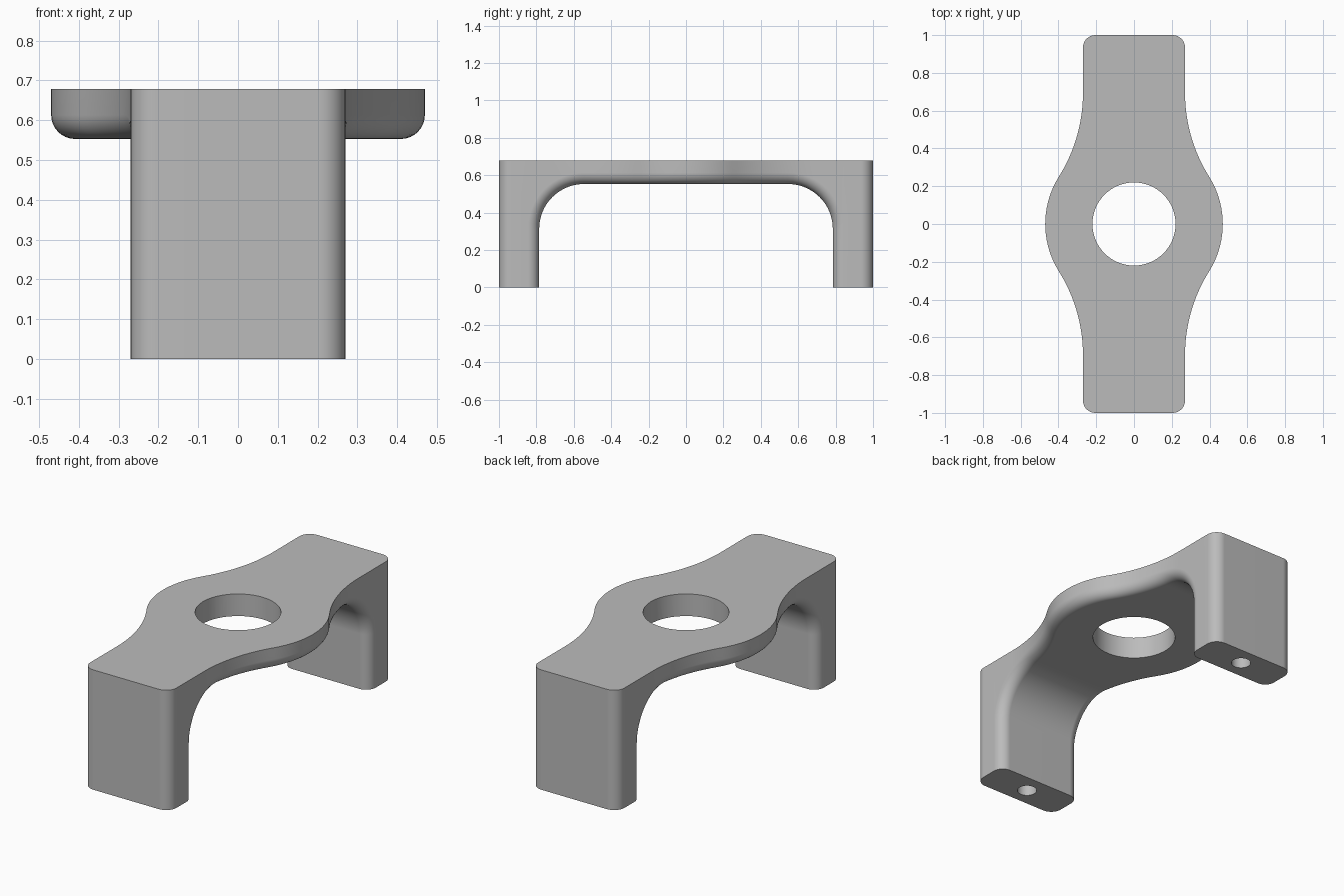
import bpy, bmesh, math

old = bpy.data.objects.get("Cube")
if old:
    bpy.data.objects.remove(old, do_unlink=True)

H = 0.678                      # total height
LEG_W, CORNER = 0.27, 0.065    # leg half width, outer corner radius
BULGE_R, NECK_R, NECK_Y = 0.47, 0.837, 0.695
INNER_Y, ARCH_R, SOFFIT = 0.785, 0.24, 0.553
FILLET, FSTEPS = 0.06, 8

grey = bpy.data.materials.new("grey")
grey.use_nodes = True
col = (0.5, 0.5, 0.5, 1)
grey.diffuse_color = col
grey.node_tree.nodes["Principled BSDF"].inputs["Base Color"].default_value = col


def half_width(y):
    """Plan outline: round boss, concave neck, straight leg."""
    y = abs(y)
    if y >= NECK_Y:
        return LEG_W
    if y <= NECK_Y * BULGE_R / (BULGE_R + NECK_R):
        return math.sqrt(BULGE_R ** 2 - y * y)
    return LEG_W + NECK_R - math.sqrt(NECK_R ** 2 - (NECK_Y - y) ** 2)


# Underside path as (y, z, normal y, normal z)
yc, zc = INNER_Y - ARCH_R, SOFFIT - ARCH_R
right = [(INNER_Y, 0, 1, 0)]
for i in range(17):
    a = math.pi / 2 * i / 16
    c, s = math.cos(a), math.sin(a)
    right.append((yc + ARCH_R * c, zc + ARCH_R * s, c, s))
flat = [(yc * (1 - i / 20), SOFFIT, 0, 1) for i in range(1, 40)]
path = right + flat + [(-y, z, -ny, nz) for y, z, ny, nz in reversed(right)]

bm = bmesh.new()


def side_points(y, z, ny, nz):
    """Rounded edge from the underside to the side wall."""
    pts = []
    for k in range(FSTEPS + 1):
        t = math.pi / 2 * k / FSTEPS
        d = FILLET * (1 - math.cos(t))
        py = y + ny * d
        pts.append((half_width(py) - FILLET * (1 - math.sin(t)), py, z + nz * d))
    return pts


# Underside and rounded edges, then side walls up to the top
rows, tops = [], []
for st in path:
    pts = side_points(*st)
    rows.append([bm.verts.new((-x, y, z)) for x, y, z in reversed(pts)]
                + [bm.verts.new(p) for p in pts])
    x, y, _ = pts[-1]
    tops.append((bm.verts.new((-x, y, H)), bm.verts.new((x, y, H))))
for a, b in zip(rows, rows[1:]):
    for k in range(len(a) - 1):
        bm.faces.new((a[k], a[k + 1], b[k + 1], b[k]))
for i in range(1, len(rows) - 2):
    for e, t in ((0, 0), (-1, 1)):
        bm.faces.new((rows[i][e], rows[i + 1][e], tops[i + 1][t], tops[i][t]))
for i in (0, -1):
    for v in tops[i]:
        bm.verts.remove(v)
tops = tops[1:-1]

# Outer leg faces with rounded corners, and feet
outline_ends = []
for sy, row, nxt, top in ((1, rows[0], rows[1], tops[0]),
                          (-1, rows[-1], rows[-2], tops[-1])):
    arc = []
    for i in range(9):
        a = math.pi / 2 * i / 8
        arc.append((LEG_W - CORNER + CORNER * math.cos(a),
                    sy * (1 - CORNER + CORNER * math.sin(a))))
    plan = arc + [(-x, y) for x, y in reversed(arc)]
    low = [bm.verts.new((x, y, 0)) for x, y in plan]
    high = [bm.verts.new((x, y, H)) for x, y in plan]
    for i in range(len(plan) - 1):
        bm.faces.new((low[i], low[i + 1], high[i + 1], high[i]))
    bm.faces.new((row[-1], nxt[-1], top[1], high[0], low[0]))
    bm.faces.new((row[0], nxt[0], top[0], high[-1], low[-1]))
    bm.faces.new(row + low)
    outline_ends.append(high)

# Top face
bm.faces.new(outline_ends[0] + [t[0] for t in tops]
             + outline_ends[1][::-1] + [t[1] for t in reversed(tops)])
bmesh.ops.recalc_face_normals(bm, faces=bm.faces)
mesh = bpy.data.meshes.new("bridge_bracket")
bm.to_mesh(mesh)
bm.free()
bracket = bpy.data.objects.new("bridge_bracket", mesh)
bpy.context.collection.objects.link(bracket)
mesh.materials.append(grey)


def drill(radius, y, z0, z1):
    """Cut a vertical round hole."""
    bpy.ops.mesh.primitive_cylinder_add(vertices=64, radius=radius, depth=z1 - z0,
                                        location=(0, y, (z0 + z1) / 2))
    cutter = bpy.context.object
    cutter.name = "hole_cutter"
    cutter.hide_render = True
    cutter.data.materials.append(grey)
    mod = bracket.modifiers.new("hole", 'BOOLEAN')
    mod.operation, mod.solver, mod.object = 'DIFFERENCE', 'EXACT', cutter
    bpy.context.view_layer.objects.active = bracket
    bpy.ops.object.modifier_apply(modifier=mod.name)
    bpy.data.objects.remove(cutter, do_unlink=True)


drill(0.22, 0, 0.4, 0.9)        # centre opening
for y in (0.893, -0.893):       # blind screw holes in the feet
    drill(0.052, y, -0.2, 0.3)

# Smooth curves, crisp edges
bpy.ops.object.select_all(action='DESELECT')
bracket.select_set(True)
bpy.context.view_layer.objects.active = bracket
bpy.ops.object.shade_smooth_by_angle(angle=math.radians(35))
weighted = bracket.modifiers.new("weighted_normals", 'WEIGHTED_NORMAL')
weighted.keep_sharp = True
